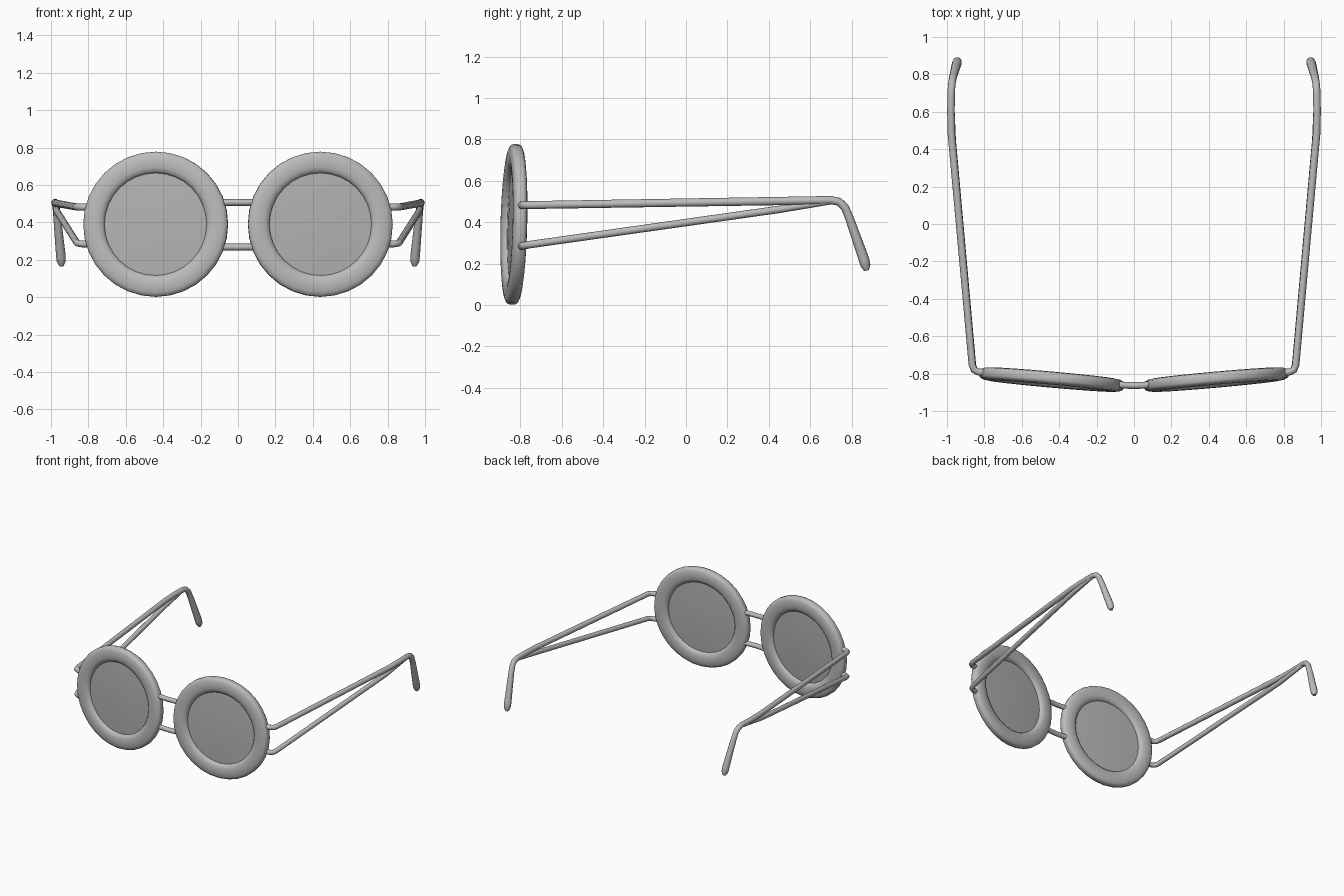
import bpy, math
from mathutils import Matrix, Vector

cube = bpy.data.objects.get("Cube")
if cube:
    bpy.data.objects.remove(cube)


def make_material(name, grey):
    mat = bpy.data.materials.new(name)
    mat.use_nodes = True
    colour = (grey, grey, grey, 1)
    mat.diffuse_color = colour
    mat.node_tree.nodes["Principled BSDF"].inputs["Base Color"].default_value = colour
    return mat


FRAME = make_material("frame grey", 0.5)
LENS = make_material("lens grey", 0.45)
SEGMENTS = 32


def add_mesh(name, verts, faces, mat, matrix=Matrix()):
    mesh = bpy.data.meshes.new(name)
    mesh.from_pydata(verts, [], faces)
    mesh.materials.append(mat)
    obj = bpy.data.objects.new(name, mesh)
    bpy.context.collection.objects.link(obj)
    mesh.transform(matrix)
    bpy.ops.object.select_all(action="DESELECT")
    obj.select_set(True)
    bpy.context.view_layer.objects.active = obj
    bpy.ops.object.mode_set(mode="EDIT")
    bpy.ops.mesh.select_all(action="SELECT")
    bpy.ops.mesh.normals_make_consistent(inside=False)
    bpy.ops.object.mode_set(mode="OBJECT")
    bpy.ops.object.shade_smooth_by_angle(angle=math.radians(45))
    return obj


def lathe(name, profile, mat, matrix, closed):
    """Spin (radius, depth) points about the y axis; radius 0 makes a pole."""
    verts, rings = [], []
    for r, d in profile:
        count = SEGMENTS if r > 0 else 1
        rings.append([len(verts) + i % count for i in range(SEGMENTS)])
        for i in range(count):
            a = math.tau * i / SEGMENTS
            verts.append((r * math.cos(a), d, r * math.sin(a)))
    pairs = list(zip(rings, rings[1:]))
    if closed:
        pairs.append((rings[-1], rings[0]))
    faces = []
    for low, high in pairs:
        for i in range(SEGMENTS):
            j = (i + 1) % SEGMENTS
            faces.append(list(dict.fromkeys((low[i], low[j], high[j], high[i]))))
    return add_mesh(name, verts, faces, mat, matrix)


def tube(name, path, radii, sides=12):
    """Sweep a round section along a path, with capped ends."""
    pts = [Vector(p) for p in path]
    verts, faces = [], []
    for k, p in enumerate(pts):
        t = (pts[min(k + 1, len(pts) - 1)] - pts[max(k - 1, 0)]).normalized()
        ref = Vector((1, 0, 0)) if abs(t.x) < 0.8 else Vector((0, 0, 1))
        if k == 0:
            u = (ref - t * ref.dot(t)).normalized()
        else:
            u = (u - t * u.dot(t)).normalized()
        v = t.cross(u)
        for i in range(sides):
            a = math.tau * i / sides
            verts.append(p + radii[k] * (u * math.cos(a) + v * math.sin(a)))
    for k in range(len(pts) - 1):
        for i in range(sides):
            a, b = k * sides, (k + 1) * sides
            j = (i + 1) % sides
            faces.append((a + i, a + j, b + j, b + i))
    faces.append(tuple(range(sides)))
    faces.append(tuple(range(len(verts) - sides, len(verts))))
    return add_mesh(name, verts, faces, FRAME)


# Half sections, mirrored front to back
rim_half = [(0.274, 0.012), (0.284, 0.026), (0.305, 0.033), (0.335, 0.035),
            (0.365, 0.031), (0.383, 0.023), (0.388, 0.012)]
rim_profile = [(r, -d) for r, d in rim_half] + [(r, d) for r, d in reversed(rim_half)]
lens_half = [(0, 0.016), (0.14, 0.014), (0.28, 0.007)]
lens_profile = [(r, -d) for r, d in lens_half] + [(r, d) for r, d in reversed(lens_half)]

for side, label in ((1, "left"), (-1, "right")):
    # Rim and lens, swept back at the outer side and leaning slightly
    place = (Matrix.Translation((side * 0.44, -0.832, 0.39))
             @ Matrix.Rotation(side * math.radians(5.1), 4, "Z")
             @ Matrix.Rotation(math.radians(-1.4), 4, "X"))
    lathe(label + "_rim", rim_profile, FRAME, place, True)
    lathe(label + "_lens", lens_profile, LENS, place, False)

    # Upper temple bar running into the ear hook
    upper = [(0.79, -0.797, 0.482), (0.835, -0.79, 0.482), (0.855, -0.78, 0.482),
             (0.865, -0.755, 0.483), (0.976, 0.48, 0.503), (0.979, 0.6, 0.505),
             (0.977, 0.7, 0.507), (0.975, 0.74, 0.499), (0.971, 0.768, 0.472),
             (0.966, 0.79, 0.42), (0.947, 0.86, 0.22), (0.945, 0.868, 0.19),
             (0.944, 0.873, 0.167)]
    upper_radii = [0.019] * 4 + [0.02] * 5 + [0.021, 0.026, 0.024, 0.012]
    tube(label + "_temple_upper", [(side * x, y, z) for x, y, z in upper], upper_radii)

    # Lower temple bar rising to join the upper one
    lower = [(0.79, -0.797, 0.285), (0.835, -0.79, 0.285), (0.852, -0.78, 0.287),
             (0.862, -0.755, 0.292), (0.97, 0.45, 0.462), (0.977, 0.7, 0.5)]
    tube(label + "_temple_lower", [(side * x, y, z) for x, y, z in lower],
         [0.018] * 5 + [0.014])

# Two nose bridge bars
for label, z in (("upper", 0.507), ("lower", 0.268)):
    path = [(-0.11, -0.852, z), (-0.06, -0.862, z), (0, -0.864, z),
            (0.06, -0.862, z), (0.11, -0.852, z)]
    tube(label + "_bridge", path, [0.018] * 5)
